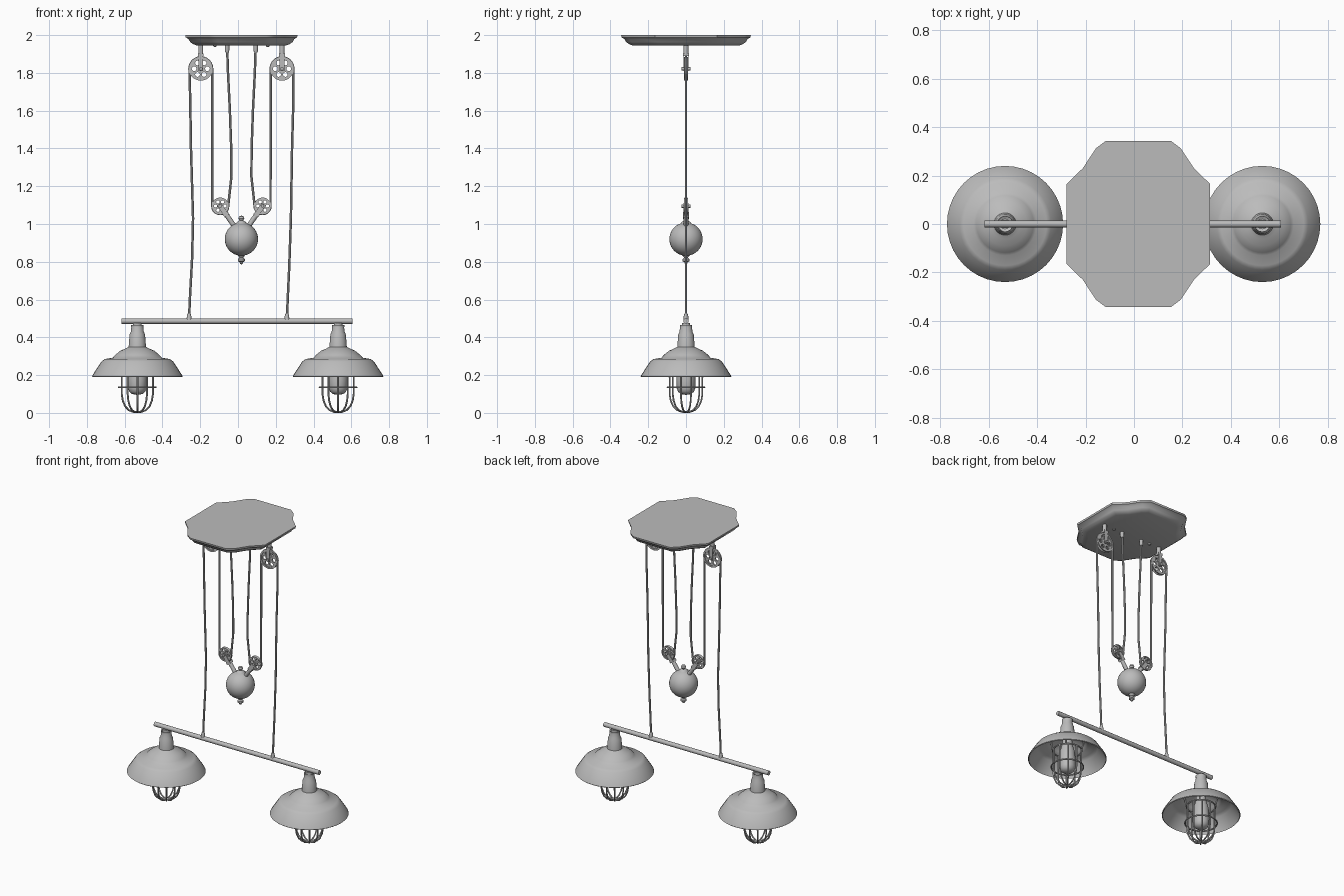
import bpy, bmesh
from math import sin, cos, pi, atan2, radians
from mathutils import Matrix, Vector

if "Cube" in bpy.data.objects:
    bpy.data.objects.remove(bpy.data.objects["Cube"])

grey = bpy.data.materials.new("grey metal")
grey.diffuse_color = (0.5, 0.5, 0.5, 1)
grey.use_nodes = True
grey.node_tree.nodes["Principled BSDF"].inputs["Base Color"].default_value = grey.diffuse_color
CX = 0.018  # centre line of the pulley group


def finish(ob, smooth=True):
    ob.data.materials.clear()
    ob.data.materials.append(grey)
    bpy.ops.object.select_all(action='DESELECT')
    ob.select_set(True)
    bpy.context.view_layer.objects.active = ob
    if ob.type == 'CURVE':
        bpy.ops.object.convert(target='MESH')
        ob = bpy.context.object
    if smooth:
        bpy.ops.object.shade_smooth_by_angle(angle=radians(40))
    return ob


def add_bmesh(name, bm, smooth=True):
    bmesh.ops.remove_doubles(bm, verts=bm.verts, dist=1e-5)
    bmesh.ops.recalc_face_normals(bm, faces=bm.faces)
    me = bpy.data.meshes.new(name)
    bm.to_mesh(me)
    bm.free()
    ob = bpy.data.objects.new(name, me)
    bpy.context.collection.objects.link(ob)
    return finish(ob, smooth)


def lathe(name, profile, x=0, y=0, z=0, seg=32, closed=False, rot=None):
    """Revolve (radius, height) points about the z axis."""
    bm = bmesh.new()
    vs = [bm.verts.new((r, 0, h)) for r, h in profile]
    edges = [bm.edges.new(p) for p in zip(vs, vs[1:])]
    if closed:
        edges.append(bm.edges.new((vs[-1], vs[0])))
    bmesh.ops.spin(bm, geom=vs + edges, cent=(0, 0, 0), axis=(0, 0, 1),
                   angle=2 * pi, steps=seg, use_merge=True)
    if rot is not None:
        bm.transform(rot)
    bm.transform(Matrix.Translation((x, y, z)))
    return add_bmesh(name, bm)


def tube(name, pts, radius, cyclic=False, sides=2):
    cu = bpy.data.curves.new(name, 'CURVE')
    cu.dimensions = '3D'
    cu.bevel_depth = radius
    cu.bevel_resolution = sides
    cu.use_fill_caps = True
    sp = cu.splines.new('POLY')
    sp.points.add(len(pts) - 1)
    for p, co in zip(sp.points, pts):
        p.co = (*co, 1)
    sp.use_cyclic_u = cyclic
    ob = bpy.data.objects.new(name, cu)
    bpy.context.collection.objects.link(ob)
    return finish(ob)


def rod(name, a, b, radius):
    return tube(name, [a, b], radius, sides=4)


def circle(r, n, cx=0, cy=0):
    return [(cx + r * cos(2 * pi * i / n), cy + r * sin(2 * pi * i / n)) for i in range(n)]


# Ceiling plate: notched octagon with a stepped moulding
quarter = [(0.297, 0.165), (0.23, 0.23), (0.175, 0.313), (0.135, 0.343)]
outline = (quarter + [(-x, y) for x, y in reversed(quarter)]
           + [(-x, -y) for x, y in quarter] + [(x, -y) for x, y in reversed(quarter)])
bm = bmesh.new()
rings = []
for inset, z in [(0, 2.0), (0.002, 1.988), (0.018, 1.978), (0.026, 1.963), (0.042, 1.952), (0.058, 1.946)]:
    rings.append([bm.verts.new((CX + x * (1 - inset / 0.297), y * (1 - inset / 0.343), z))
                  for x, y in outline])
for a, b in zip(rings, rings[1:]):
    for i in range(len(a)):
        j = (i + 1) % len(a)
        bm.faces.new((a[i], a[j], b[j], b[i]))
bm.faces.new(rings[0])
bm.faces.new(rings[-1])
add_bmesh("ceiling_plate", bm)


def pulley(name, cx, cz, r, ax, az):
    """Grooved wheel with round holes, hung on two cheeks from an anchor point."""
    turn = Matrix.Rotation(pi / 2, 4, 'X')
    lathe(name + "_rim", [(r * 0.84, -0.01), (r, -0.01), (r * 0.93, 0), (r, 0.01), (r * 0.84, 0.01)],
          cx, 0, cz, 28, True, turn)
    cu = bpy.data.curves.new(name + "_web", 'CURVE')
    cu.dimensions = '2D'
    cu.fill_mode = 'BOTH'
    cu.extrude = 0.005
    loops = [circle(r * 0.87, 28)]
    loops += [circle(r * 0.2, 12, *c) for c in circle(r * 0.56, 6)]
    for pts in loops:
        sp = cu.splines.new('POLY')
        sp.points.add(len(pts) - 1)
        for p, co in zip(sp.points, pts):
            p.co = (*co, 0, 1)
        sp.use_cyclic_u = True
    web = bpy.data.objects.new(name + "_web", cu)
    bpy.context.collection.objects.link(web)
    web.matrix_world = Matrix.Translation((cx, 0, cz)) @ turn
    finish(web)
    rod(name + "_axle", (cx, -0.024, cz), (cx, 0.024, cz), 0.009)
    # cheeks and hanger
    d = Vector((ax - cx, 0, az - cz))
    ang, top = atan2(d.x, d.z), r + 0.018
    place = Matrix.Translation((cx, 0, cz)) @ Matrix.Rotation(ang, 4, 'Y')
    bm = bmesh.new()
    for y, low, high, wide, thick in [(-0.014, -0.012, top, 0.026, 0.004),
                                      (0.014, -0.012, top, 0.026, 0.004),
                                      (0, r + 0.004, top, 0.03, 0.032)]:
        m = place @ Matrix.Translation((0, y, (low + high) / 2)) @ Matrix.Diagonal((wide, thick, high - low, 1))
        bmesh.ops.create_cube(bm, size=1, matrix=m)
    add_bmesh(name + "_bracket", bm, False)
    rod(name + "_hanger", Vector((cx, 0, cz)) + d.normalized() * (r + 0.01), (ax, 0, az), 0.013)


# Pulleys and ropes, one run per side
UP_D, UP_Z, UP_R = 0.215, 1.822, 0.063
LO_D, LO_Z, LO_R = 0.112, 1.095, 0.045
falls = {-1: [(-0.259, 0.5), (-0.255, 0.6), (-0.243, 0.82), (-0.238, 1.03), (-0.249, 1.4), (-0.253, 1.65)],
         1: [(0.259, 0.5), (0.263, 0.6), (0.271, 0.77), (0.28, 1.03), (0.286, 1.4), (0.293, 1.65)]}
for s, side in ((-1, "left"), (1, "right")):
    ux, lx = CX + s * UP_D, CX + s * LO_D
    pulley(side + "_upper_pulley", ux, UP_Z, UP_R, ux, 1.95)
    pulley(side + "_lower_pulley", lx, LO_Z, LO_R, CX + s * 0.035, 0.985)
    path = list(falls[s])
    path += [(ux + s * 0.06 * cos(pi * i / 12), UP_Z + 0.06 * sin(pi * i / 12)) for i in range(13)]
    path += [(lx + s * 0.042 * cos(pi * i / 10), LO_Z - 0.042 * sin(pi * i / 10)) for i in range(11)]
    path += [(CX + s * d, z) for d, z in [(0.053, 1.25), (0.054, 1.4), (0.061, 1.6), (0.071, 1.8), (0.076, 1.95)]]
    tube(side + "_rope", [(x, 0, z) for x, z in path], 0.0065)
    lathe(side + "_top_ferrule", [(0, 0), (0.009, 0), (0.012, 0.012), (0.012, 0.04), (0, 0.04)],
          CX + s * 0.076, 0, 1.908, 12)
    lathe(side + "_bar_ferrule", [(0, 0), (0.013, 0), (0.012, 0.02), (0.008, 0.035), (0, 0.035)],
          s * 0.259, 0, 0.492, 12)
    lathe(side + "_plate_screw", [(0, 0), (0.008, 0.003), (0.01, 0.012), (0, 0.012)],
          CX + s * 0.14, 0, 1.936, 12)

# Counterweight ball with cap and finial
lathe("counterweight", [(0.088 * sin(pi * i / 20), -0.088 * cos(pi * i / 20)) for i in range(21)], CX, 0, 0.92)
lathe("counterweight_cap", [(0, 1.045), (0.012, 1.04), (0.016, 1.03), (0.01, 1.018), (0.024, 1.01), (0.034, 0.99)],
      CX, 0, 0, 20)
lathe("counterweight_finial", [(0, 0.785), (0.007, 0.79), (0.009, 0.798), (0.018, 0.803), (0.018, 0.815),
                               (0.01, 0.822), (0.022, 0.838)], CX, 0, 0, 20)

# Cross bar
rod("cross_bar", (-0.617, 0, 0.486), (0.607, 0, 0.486), 0.0145)

# Lamps
shade = [(0.031, 0.466), (0.034, 0.43), (0.041, 0.415), (0.046, 0.35), (0.062, 0.341), (0.09, 0.329),
         (0.118, 0.306), (0.13, 0.292), (0.172, 0.285), (0.19, 0.272), (0.237, 0.2), (0.24, 0.193)]
inner = [(max(r - 0.005, 0.02), z - 0.004) for r, z in reversed(shade[3:])]
bulb = [(0, 0.095), (0.028, 0.1), (0.042, 0.112), (0.049, 0.13), (0.051, 0.18), (0.046, 0.24),
        (0.032, 0.29), (0.028, 0.35)]
rib = [(0.087, 0.25), (0.087, 0.1), (0.081, 0.065), (0.068, 0.035), (0.048, 0.015), (0.022, 0.005)]
RIBS = 5
for x, side in ((-0.533, "left"), (0.53, "right")):
    lathe(side + "_shade", shade + inner, x, 0, 0, 40)
    lathe(side + "_neck_collar", [(0, 0.476), (0.022, 0.476), (0.022, 0.46), (0.033, 0.466), (0.033, 0.456)],
          x, 0, 0, 20)
    lathe(side + "_bulb", bulb, x, 0, 0, 24)
    for k in range(RIBS):
        a = pi * (k + 0.5) / RIBS
        loop = rib + [(-r, z) for r, z in reversed(rib)]
        tube(f"{side}_cage_rib_{k}", [(x + r * cos(a), r * sin(a), z) for r, z in loop], 0.005, sides=1)
    for label, r, z in (("cage_ring", 0.098, 0.135), ("cage_top_ring", 0.088, 0.25)):
        tube(f"{side}_{label}", [(x + u, v, z) for u, v in circle(r, 32)], 0.005, True, 1)
    # struts joining cage to the shade
    for k in range(4):
        a = pi / 4 + k * pi / 2
        rod(f"{side}_cage_strut_{k}", (x + 0.088 * cos(a), 0.088 * sin(a), 0.25),
            (x + 0.1 * cos(a), 0.1 * sin(a), 0.315), 0.005)
